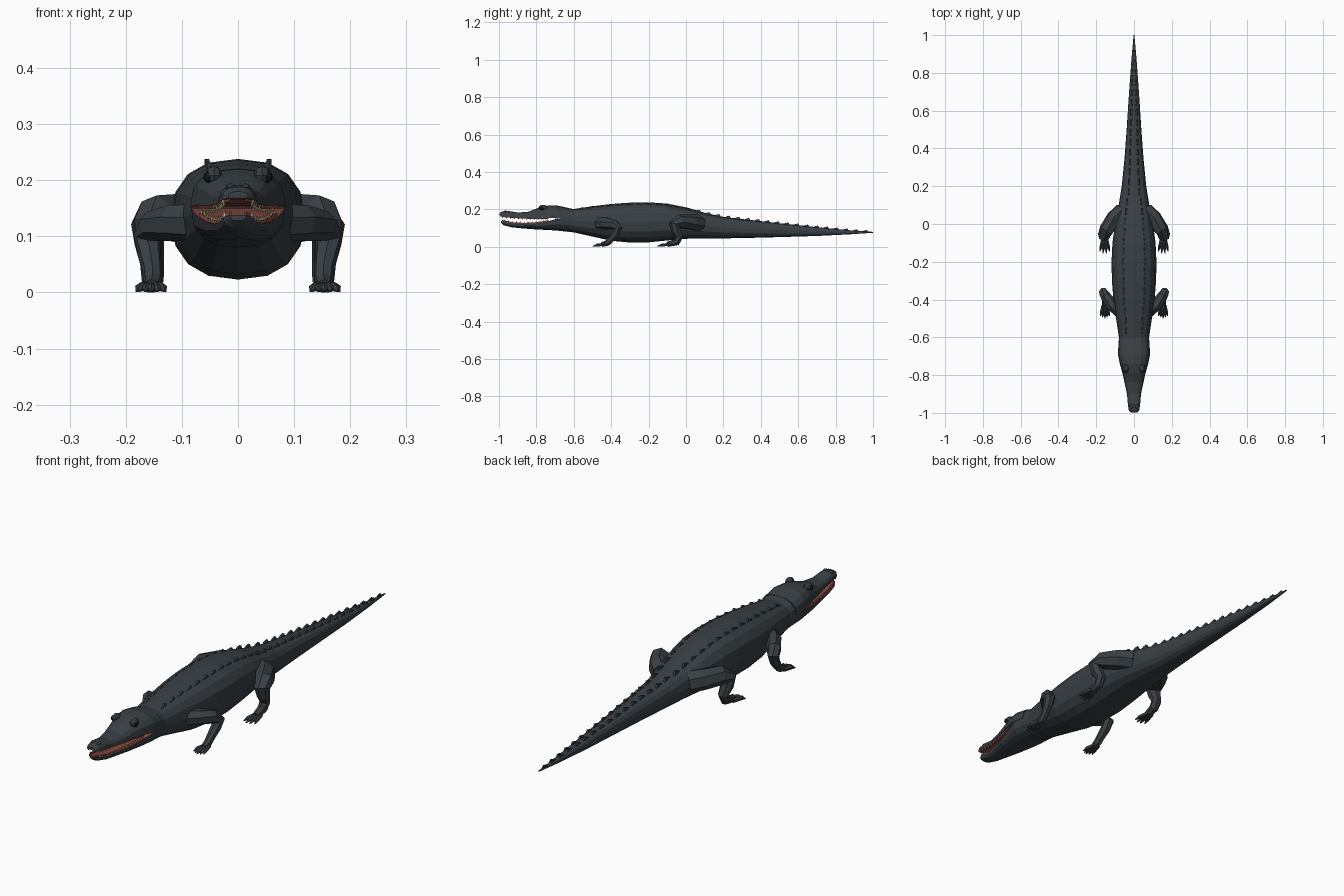
import bpy, bmesh, math
from mathutils import Vector

if "Cube" in bpy.data.objects:
    bpy.data.objects.remove(bpy.data.objects["Cube"])

def material(name, rgb):
    m = bpy.data.materials.new(name)
    m.diffuse_color = (*rgb, 1)
    m.use_nodes = True
    m.node_tree.nodes["Principled BSDF"].inputs["Base Color"].default_value = m.diffuse_color
    return m

HIDE = material("dark slate hide", (0.040, 0.050, 0.058))
GUM = material("mouth red", (0.24, 0.065, 0.05))
TOOTH = material("tooth ivory", (0.62, 0.50, 0.28))
EYE = material("eye black", (0.008, 0.008, 0.009))

def finish(bm, name, mats, rule=None):
    bmesh.ops.recalc_face_normals(bm, faces=bm.faces)
    bm.normal_update()
    if rule:
        for f in bm.faces:
            f.material_index = rule(f)
    me = bpy.data.meshes.new(name)
    bm.to_mesh(me)
    bm.free()
    for m in mats:
        me.materials.append(m)
    ob = bpy.data.objects.new(name, me)
    bpy.context.collection.objects.link(ob)
    return ob

def loft(bm, rings):
    vs = [[bm.verts.new(p) for p in r] for r in rings]
    n = len(vs[0])
    for a, b in zip(vs, vs[1:]):
        for i in range(n):
            j = (i + 1) % n
            bm.faces.new((a[i], a[j], b[j], b[i]))
    bm.faces.new(vs[0])
    bm.faces.new(vs[-1])

def power(v, e):
    return math.copysign(abs(v) ** e, v)

def tube(bm, pts, sides=7):
    """Limb through (x, y, z, radius) points."""
    ps = [Vector(p[:3]) for p in pts]
    rings = []
    for i, p in enumerate(ps):
        t = Vector()
        if i > 0:
            t += (p - ps[i - 1]).normalized()
        if i < len(ps) - 1:
            t += (ps[i + 1] - p).normalized()
        t.normalize()
        u = t.cross(Vector((1, 0, 0))).normalized()
        v = t.cross(u)
        r = pts[i][3]
        ring = []
        for k in range(sides):
            a = 2 * math.pi * k / sides
            q = p + (u * math.cos(a) + v * math.sin(a)) * r
            q.z = max(q.z, 0)
            ring.append(q)
        rings.append(ring)
    loft(bm, rings)

# Body and tail: y, half width, bottom, top
BODY = [(-0.67, .083, .086, .215), (-.6, .080, .077, .202), (-.5, .095, .055, .217),
        (-.4, .109, .032, .229), (-.3, .117, .023, .236), (-.2, .119, .024, .238),
        (-.1, .114, .034, .231), (0, .101, .043, .211), (.1, .081, .045, .182),
        (.2, .065, .045, .160), (.35, .050, .048, .143), (.5, .039, .052, .126),
        (.7, .026, .058, .105), (.88, .013, .067, .088), (1.0, .002, .075, .080)]
N = 2.4
bm = bmesh.new()
rings = []
for y, w, b, t in BODY:
    c, h = (b + t) / 2, (t - b) / 2
    rings.append([(w * power(math.cos(a), 2 / N), y, c + h * power(math.sin(a), 2 / N))
                  for a in [math.pi * k / 8 for k in range(16)]])
loft(bm, rings)
finish(bm, "body_and_tail", [HIDE])

def interp(table, y):
    for a, b in zip(table, table[1:]):
        if y <= b[0]:
            f = (y - a[0]) / (b[0] - a[0])
            return [p + (q - p) * f for p, q in zip(a, b)]
    return list(table[-1])

# Jaws: y, half width, lip height, outer height
UPPER = [(-.998, .018, .168, .180), (-.985, .028, .165, .188), (-.95, .033, .162, .192),
         (-.9, .037, .158, .183), (-.84, .050, .155, .188), (-.79, .061, .155, .208),
         (-.74, .075, .156, .220), (-.69, .085, .152, .221), (-.63, .082, .150, .208)]
LOWER = [(-.990, .015, .138, .128), (-.975, .026, .135, .115), (-.93, .033, .125, .104),
         (-.87, .042, .122, .098), (-.8, .058, .126, .093), (-.74, .073, .136, .090),
         (-.69, .084, .150, .087), (-.63, .080, .150, .080)]

def jaw(name, table, side):
    bm = bmesh.new()
    loft(bm, [[(w * power(math.cos(a), .8), y, lip + (out - lip) * math.sin(a) ** .75)
               for a in [math.pi * k / 8 for k in range(8)] + [math.pi - 1e-6]]
              for y, w, lip, out in table])
    finish(bm, name, [HIDE, GUM], lambda f: int(f.normal.z * side < -0.6
           and max(v.co.x for v in f.verts) > 0 > min(v.co.x for v in f.verts)))

jaw("upper_jaw", UPPER, 1)
jaw("lower_jaw", LOWER, -1)

# Gum ridges just inside the lips
for name, table, d in (("upper_gum", UPPER[:-2], -.006), ("lower_gum", LOWER[:-2], .006)):
    bm = bmesh.new()
    for s in (-1, 1):
        loft(bm, [[(s * w * .97, y + .005, lip), (s * w * .93, y + .005, lip + d),
                   (s * w * .78, y + .005, lip + d), (s * w * .74, y + .005, lip)]
                  for y, w, lip, _ in table])
    finish(bm, name, [GUM])

# Teeth along both jaws
bm = bmesh.new()
for table, d, start in ((UPPER, -.015, -.98), (LOWER, .015, -.97)):
    for i in range(12):
        y = start + i * .021
        _, w, lip, _ = interp(table, y)
        for s in (-1, 1):
            x, r = s * w * .87, .0045
            base = [bm.verts.new((x + r * a, y + r * b, lip)) for a, b in
                    ((1, 0), (0, 1), (-1, 0), (0, -1))]
            tip = bm.verts.new((x, y, lip + d))
            bm.faces.new(base)
            for k in range(4):
                bm.faces.new((base[k], base[(k + 1) % 4], tip))
finish(bm, "teeth", [TOOTH])

# Brow bumps, eyes and nostril bumps
def balls(name, mat, x, y, z, r, scale):
    bm = bmesh.new()
    for s in (-1, 1):
        g = bmesh.ops.create_uvsphere(bm, u_segments=8, v_segments=6, radius=r)
        for v in g["verts"]:
            v.co = Vector((s * x + v.co.x * scale[0], y + v.co.y * scale[1], z + v.co.z * scale[2]))
    finish(bm, name, [mat])

balls("brows", HIDE, .043, -.765, .208, .017, (.9, 1.4, 1))
balls("eyes", EYE, .052, -.772, .206, .011, (.9, 1.1, 1))
balls("nostrils", HIDE, .013, -.965, .187, .009, (1, 1.3, .8))

# Two rows of back scutes that converge along the tail
bm = bmesh.new()
for i in range(30):
    y = -.585 + i * .0525
    _, w, b, t = interp(BODY, y + .02)
    k = .47 if y < .1 else .40
    h = .008 if y < 0 else .014 * (1 - .4 * y)
    for s in (-1, 1):
        x = s * w * k
        def surf(yy):
            _, w2, b2, t2 = interp(BODY, yy)
            return (b2 + t2) / 2 + (t2 - b2) / 2 * max(0, 1 - min(1, abs(x) / w2) ** N) ** (1 / N) - .004
        e = min(.004, w * .15)
        prof = [(y, surf(y)), (y + .012, surf(y + .012) + h * .8),
                (y + .030, surf(y + .030) + h + .004), (y + .040, surf(y + .040))]
        loft(bm, [[(x - e, *p) for p in prof], [(x + e, *p) for p in prof]])
finish(bm, "back_scutes", [HIDE])

# Legs with feet and clawed toes
FRONT = [(.07, -.465, .125, .036), (.115, -.43, .125, .033), (.150, -.385, .118, .029),
         (.162, -.362, .098, .025), (.158, -.375, .070, .021), (.153, -.400, .040, .018),
         (.152, -.420, .020, .017), (.154, -.450, .010, .014)]
HIND = [(.06, .07, .125, .046), (.105, .03, .132, .044), (.145, -.03, .135, .039),
        (.160, -.062, .118, .032), (.158, -.052, .085, .027), (.153, -.035, .052, .022),
        (.152, -.050, .024, .020), (.155, -.100, .011, .016)]

def legs(name, path, toes, spread, length):
    for s, label in ((-1, "left"), (1, "right")):
        bm = bmesh.new()
        tube(bm, [(s * x, y, z, r) for x, y, z, r in path])
        x, y, z, r = path[-1]
        for k in range(toes):
            f = k / (toes - 1) * 2 - 1
            dx = f * spread
            ly = length * (1 - .25 * abs(f))
            tube(bm, [(s * (x + dx * .4), y + .02, .012, .009),
                      (s * (x + dx * .8), y - ly * .5, .009, .008),
                      (s * (x + dx), y - ly, .002, .002)], 5)
        finish(bm, label + "_" + name, [HIDE])

legs("front_leg", FRONT, 5, .024, .050)
legs("hind_leg", HIND, 4, .026, .060)
